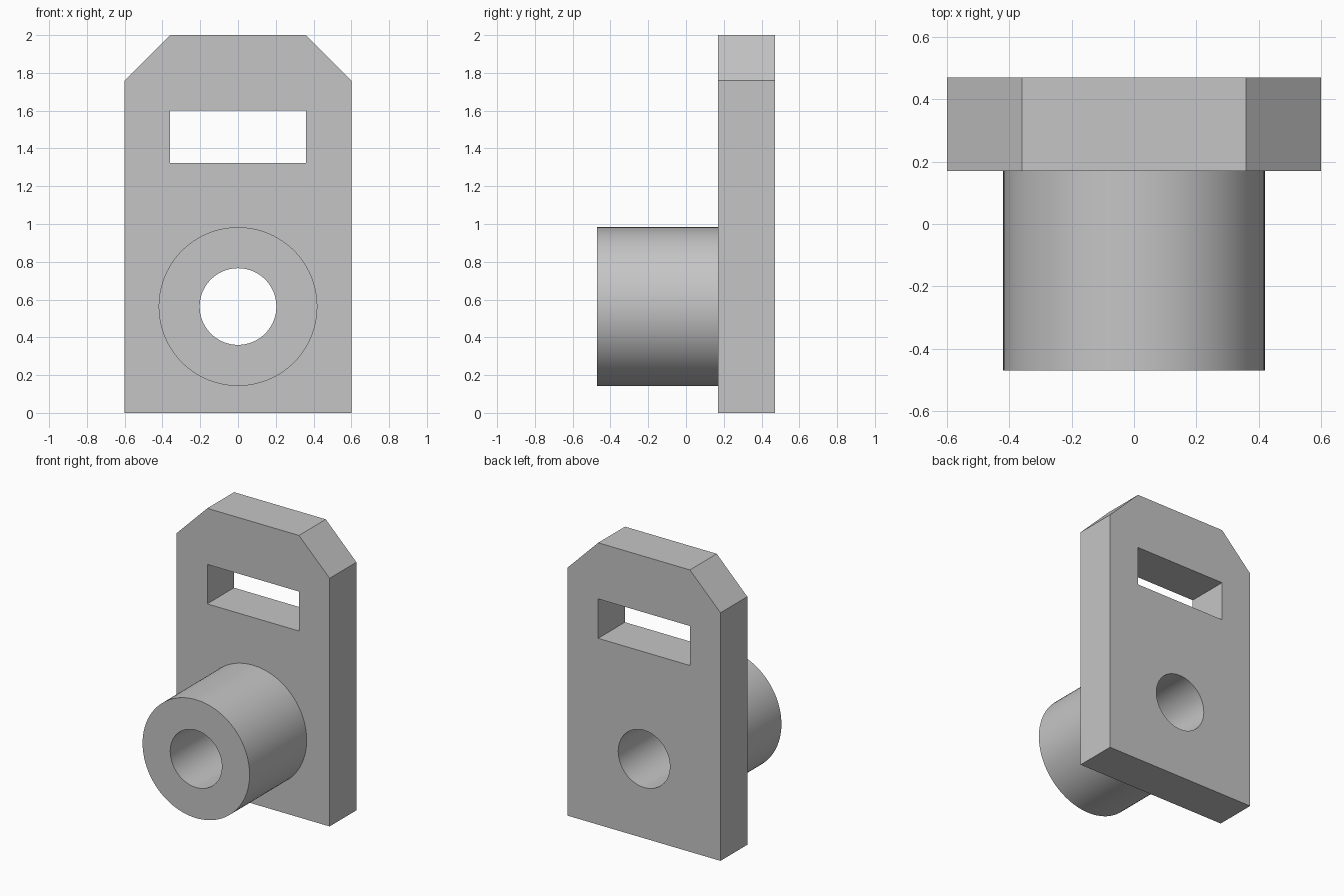
import bpy
import bmesh
import math
from mathutils import Matrix, Vector

if "Cube" in bpy.data.objects:
    bpy.data.objects.remove(bpy.data.objects["Cube"], do_unlink=True)

FRONT, PLATE_FRONT, BACK = -0.47, 0.17, 0.47
HOLE_Z = 0.563

grey = bpy.data.materials.new("plain_grey")
grey.use_nodes = True
colour = (0.56, 0.56, 0.56, 1)
grey.diffuse_color = colour
grey.node_tree.nodes["Principled BSDF"].inputs["Base Color"].default_value = colour


def add_object(name, bm):
    bmesh.ops.recalc_face_normals(bm, faces=bm.faces)
    mesh = bpy.data.meshes.new(name)
    bm.to_mesh(mesh)
    bm.free()
    mesh.materials.append(grey)
    obj = bpy.data.objects.new(name, mesh)
    bpy.context.collection.objects.link(obj)
    return obj


def prism(name, outline, y0, y1):
    """Extrude an (x, z) outline along y."""
    bm = bmesh.new()
    face = bm.faces.new([bm.verts.new((x, y0, z)) for x, z in outline])
    grown = bmesh.ops.extrude_face_region(bm, geom=[face], use_keep_orig=True)
    moved = [v for v in grown["geom"] if isinstance(v, bmesh.types.BMVert)]
    bmesh.ops.translate(bm, verts=moved, vec=Vector((0, y1 - y0, 0)))
    return add_object(name, bm)


def cylinder(name, radius, y0, y1, sides):
    """Cylinder lying along y at the bore height."""
    bm = bmesh.new()
    place = Matrix.Translation((0, (y0 + y1) / 2, HOLE_Z)) @ Matrix.Rotation(math.pi / 2, 4, "X")
    bmesh.ops.create_cone(bm, cap_ends=True, segments=sides, radius1=radius,
                          radius2=radius, depth=y1 - y0, matrix=place)
    return add_object(name, bm)


def combine(body, tool, operation):
    """Apply a boolean and discard the tool."""
    tool.hide_render = True
    mod = body.modifiers.new(tool.name, "BOOLEAN")
    mod.operation = operation
    mod.solver = "EXACT"
    mod.object = tool
    bpy.context.view_layer.objects.active = body
    bpy.ops.object.modifier_apply(modifier=mod.name)
    bpy.data.objects.remove(tool, do_unlink=True)


# Upright plate with chamfered top corners
half = [(0.6, 0), (0.6, 1.76), (0.36, 2)]
bracket = prism("bracket_plate_with_boss",
                half + [(-x, z) for x, z in reversed(half)], PLATE_FRONT, BACK)

# Round boss on the front, rooted inside the plate
combine(bracket, cylinder("boss", 0.42, FRONT, PLATE_FRONT + 0.1, 96), "UNION")

# Bore through boss and plate, and the strap slot above it
combine(bracket, cylinder("bore_cutter", 0.203, FRONT - 0.1, BACK + 0.1, 72), "DIFFERENCE")
slot = [(-0.36, 1.322), (0.36, 1.322), (0.36, 1.602), (-0.36, 1.602)]
combine(bracket, prism("slot_cutter", slot, PLATE_FRONT - 0.1, BACK + 0.1), "DIFFERENCE")

# Smooth round walls, crisp edges
bpy.ops.object.select_all(action="DESELECT")
bracket.select_set(True)
bpy.context.view_layer.objects.active = bracket
bpy.ops.object.shade_smooth_by_angle(angle=math.radians(30))
